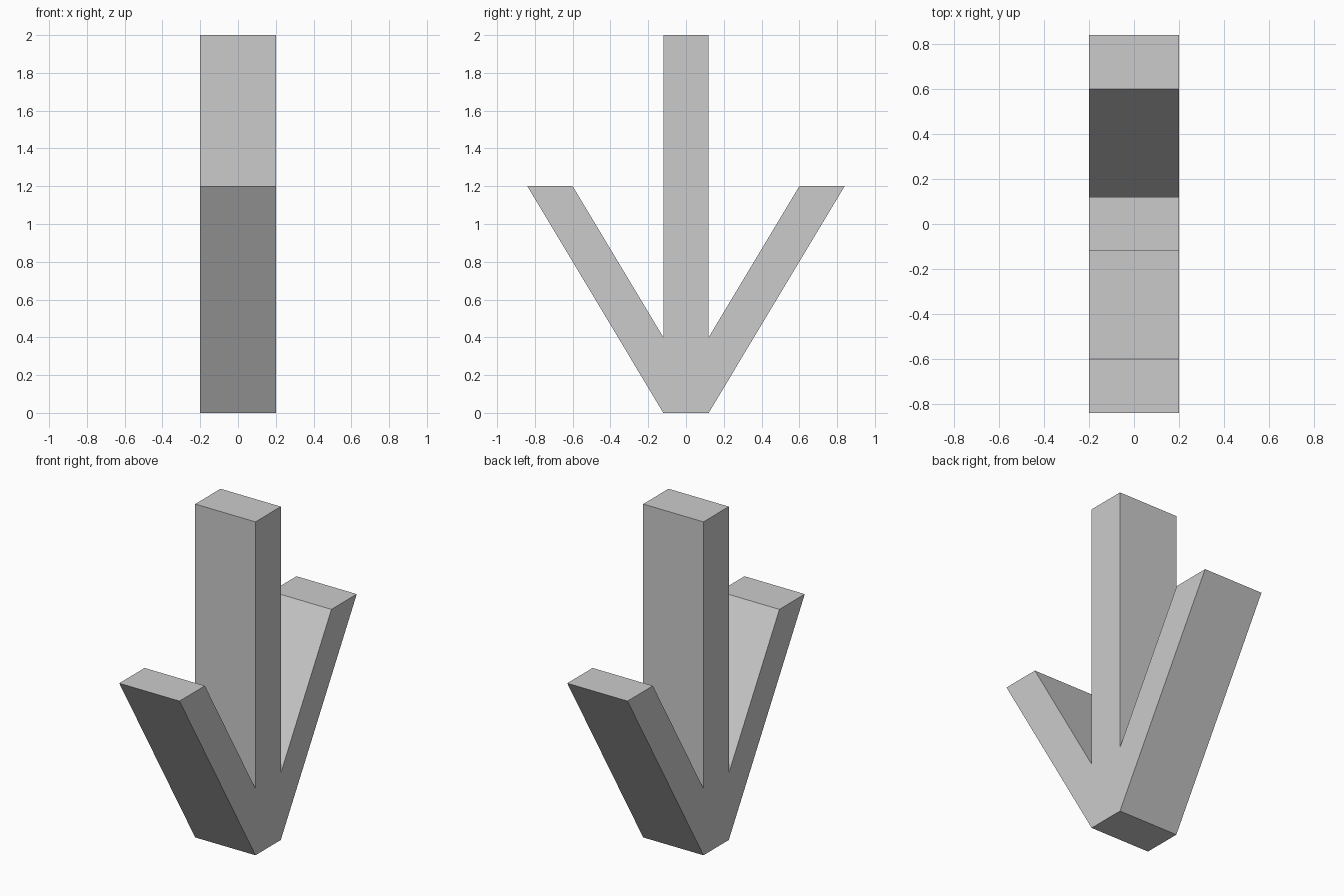
import bpy
import bmesh
from mathutils import Vector

if "Cube" in bpy.data.objects:
    bpy.data.objects.remove(bpy.data.objects["Cube"])

HALF_WIDTH = 0.2

# Right half of the side outline (y, z): base corner, slanted prong, notch, post top
half = [(0.12, 0), (0.84, 1.2), (0.6, 1.2), (0.12, 0.4), (0.12, 2)]
outline = half + [(-y, z) for y, z in reversed(half)]

# Three-pronged body: outline face extruded across x
bm = bmesh.new()
side = bm.faces.new([bm.verts.new((-HALF_WIDTH, y, z)) for y, z in outline])
result = bmesh.ops.extrude_face_region(bm, geom=[side], use_keep_orig=True)
moved = [v for v in result["geom"] if isinstance(v, bmesh.types.BMVert)]
bmesh.ops.translate(bm, verts=moved, vec=Vector((2 * HALF_WIDTH, 0, 0)))
bmesh.ops.recalc_face_normals(bm, faces=bm.faces)

mesh = bpy.data.meshes.new("three_prong_body")
bm.to_mesh(mesh)
bm.free()
body = bpy.data.objects.new("three_prong_body", mesh)
bpy.context.collection.objects.link(body)
